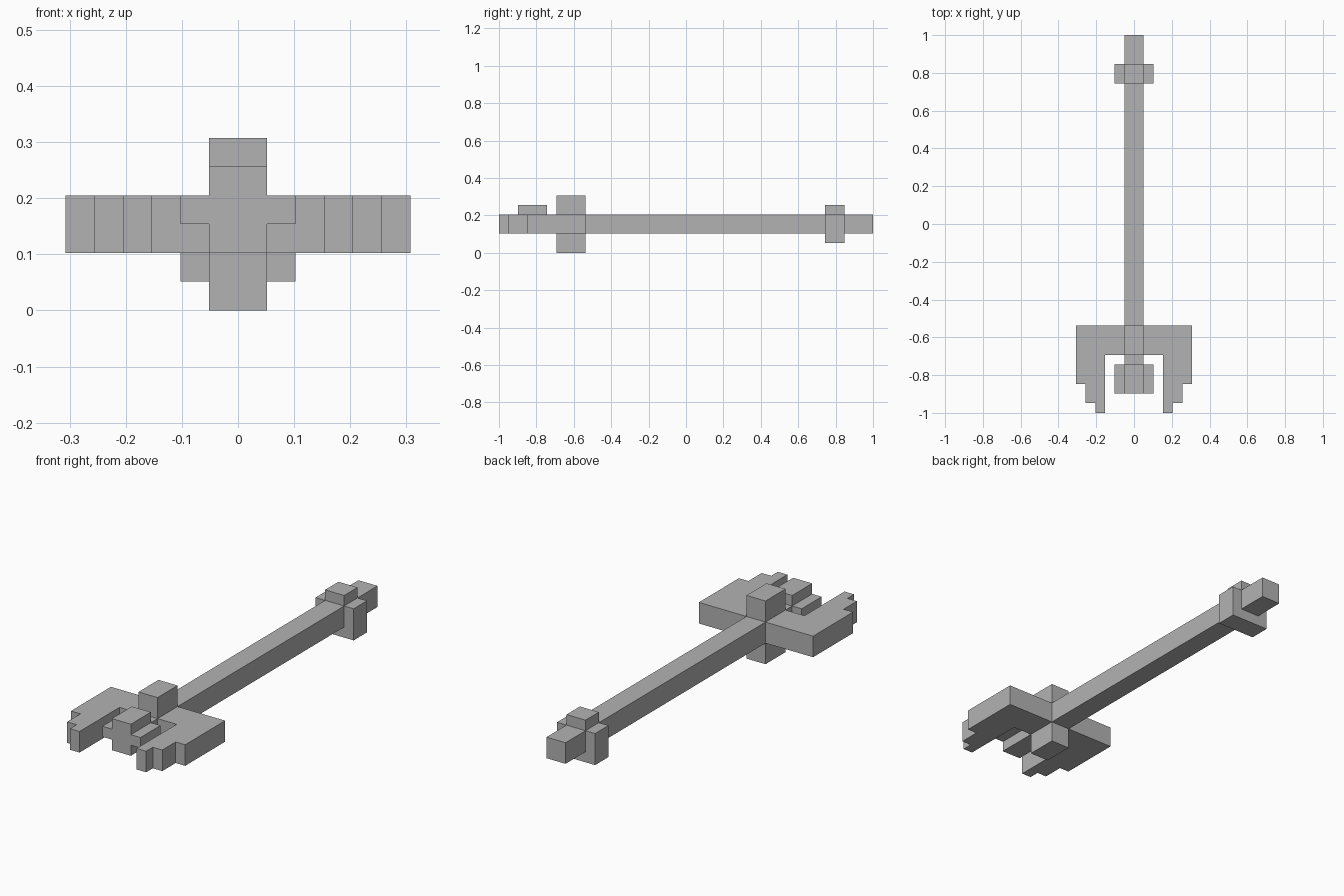
import bpy
import bmesh
from mathutils import Vector

if "Cube" in bpy.data.objects:
    bpy.data.objects.remove(bpy.data.objects["Cube"], do_unlink=True)

U = 2 / 39      # one block unit
MID = 3         # height of the shaft axis, in units

grey = bpy.data.materials.new("plain grey")
grey.use_nodes = True
grey.diffuse_color = (0.45, 0.45, 0.45, 1)
grey.node_tree.nodes["Principled BSDF"].inputs["Base Color"].default_value = grey.diffuse_color


def prism(name, points, depth, mirror=False):
    """Extrude a flat outline (in units) along depth; optionally mirror it in x."""
    bm = bmesh.new()
    face = bm.faces.new([bm.verts.new(Vector(p) * U) for p in points])
    new = bmesh.ops.extrude_face_region(bm, geom=[face])["geom"]
    verts = [v for v in new if isinstance(v, bmesh.types.BMVert)]
    bmesh.ops.translate(bm, verts=verts, vec=Vector(depth) * U)
    bmesh.ops.recalc_face_normals(bm, faces=bm.faces)
    mesh = bpy.data.meshes.new(name)
    bm.to_mesh(mesh)
    bm.free()
    mesh.materials.append(grey)
    obj = bpy.data.objects.new(name, mesh)
    bpy.context.collection.objects.link(obj)
    if mirror:
        mod = obj.modifiers.new("both sides", 'MIRROR')
        mod.use_mirror_merge = False
    return obj


def box(name, x, y, z, mirror=False):
    """Box from (low, high) ranges in units."""
    outline = [(x[0], y[0], z[0]), (x[1], y[0], z[0]),
               (x[1], y[1], z[0]), (x[0], y[1], z[0])]
    return prism(name, outline, (0, 0, z[1] - z[0]), mirror)


# Long square shaft running through everything
box("shaft", (-1, 1), (-17.5, 19.5), (MID - 1, MID + 1))

# Stepped claws on both sides of the head
head = (-13.5, -10.5)
claw = [(1, head[1]), (6, head[1]), (6, -16.5), (5, -16.5), (5, -18.5),
        (4, -18.5), (4, -19.5), (3, -19.5), (3, head[0]), (1, head[0])]
prism("head_claws", [(x, y, MID - 1) for x, y in claw], (0, 0, 2), mirror=True)

# Blocks above and below the head
box("head_upper_block", (-1, 1), head, (MID + 1, MID + 3))
box("head_lower_block", (-1, 1), head, (MID - 3, MID - 1))

# Ornament at the shaft tip between the claws
tip = (-17.5, -14.5)
box("tip_top", (-1, 1), tip, (MID + 1, MID + 2))
box("tip_sides", (1, 2), tip, (MID, MID + 1), mirror=True)

# Collar near the rear end: a U-shaped band with a small cap
collar = [(-2, 1), (2, 1), (2, 4), (1, 4), (1, 2), (-1, 2), (-1, 4), (-2, 4)]
prism("collar_band", [(x, 14.5, z) for x, z in collar], (0, 2, 0))
box("collar_cap", (-1, 1), (14.5, 16.5), (MID + 1, MID + 2))
